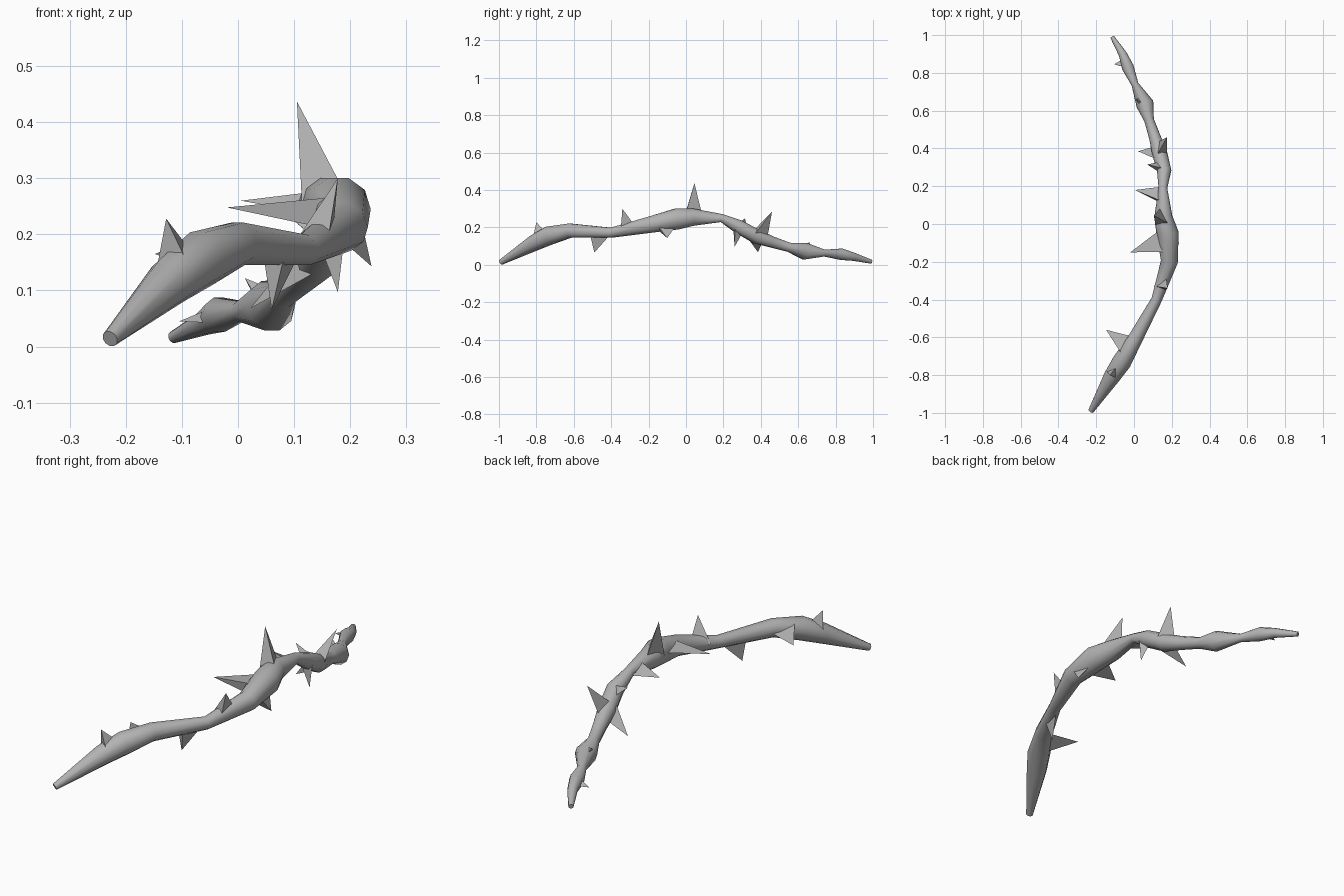
import bpy, bmesh, math
from mathutils import Vector

cube = bpy.data.objects.get("Cube")
if cube:
    bpy.data.objects.remove(cube)

grey = bpy.data.materials.new("bark grey")
grey.use_nodes = True
colour = (0.45, 0.45, 0.45, 1)
grey.diffuse_color = colour
grey.node_tree.nodes["Principled BSDF"].inputs["Base Color"].default_value = colour


def finish(bm, name, smooth):
    bmesh.ops.recalc_face_normals(bm, faces=bm.faces)
    mesh = bpy.data.meshes.new(name)
    bm.to_mesh(mesh)
    bm.free()
    mesh.materials.append(grey)
    obj = bpy.data.objects.new(name, mesh)
    bpy.context.collection.objects.link(obj)
    if smooth:
        bpy.ops.object.select_all(action='DESELECT')
        bpy.context.view_layer.objects.active = obj
        obj.select_set(True)
        bpy.ops.object.shade_smooth_by_angle(angle=math.radians(60))


# Gnarled stem: centre and radius of each ring
STEM = [
    (-.228, -.99, .014, .015), (-.118, -.81, .118, .044), (-.065, -.73, .157, .051),
    (.0, -.62, .183, .04), (.12, -.4, .172, .028), (.187, -.2, .213, .045),
    (.178, -.05, .245, .059), (.155, .04, .255, .048), (.153, .19, .25, .023),
    (.16, .28, .205, .038), (.135, .38, .15, .04), (.11, .46, .122, .031),
    (.08, .55, .094, .026), (.058, .635, .073, .047), (.005, .74, .063, .019),
    (-.033, .83, .057, .032), (-.06, .9, .042, .022), (-.115, .99, .017, .011),
]
SIDES = 10
bm = bmesh.new()
rings = []
points = [Vector(p[:3]) for p in STEM]
for i, (x, y, z, r) in enumerate(STEM):
    tangent = (points[min(i + 1, len(points) - 1)] - points[max(i - 1, 0)]).normalized()
    side = tangent.cross(Vector((0, 0, 1))).normalized()
    up = side.cross(tangent)
    ring = []
    for k in range(SIDES):
        a = math.tau * k / SIDES
        ring.append(bm.verts.new(points[i] + r * (math.cos(a) * side + math.sin(a) * up)))
    rings.append(ring)
for a, b in zip(rings, rings[1:]):
    for k in range(SIDES):
        n = (k + 1) % SIDES
        bm.faces.new((a[k], a[n], b[n], b[k]))
bm.faces.new(rings[0])
bm.faces.new(rings[-1])
finish(bm, "stem", True)


# Thorns: three-sided spikes whose wide edge runs along the stem
def thorn(name, tip, base, length, width):
    tip, base = Vector(tip), Vector(base)
    axis = (tip - base).normalized()
    near = min(range(len(points)), key=lambda i: (points[i] - base).length)
    along = points[min(near + 1, len(points) - 1)] - points[max(near - 1, 0)]
    along = (along - along.dot(axis) * axis).normalized()
    across = axis.cross(along)
    bm = bmesh.new()
    corners = [base + along * length, base - along * length * .6 + across * width,
               base - along * length * .6 - across * width]
    foot = [bm.verts.new(c) for c in corners]
    top = bm.verts.new(tip)
    bm.faces.new(foot)
    for k in range(3):
        bm.faces.new((foot[k], foot[(k + 1) % 3], top))
    finish(bm, name, False)


# Tip, base, half length along the stem, half width across it
THORNS = [
    ((.105, .045, .437), (.15, .03, .26), .06, .04),
    ((-.02, -.15, .248), (.16, -.1, .245), .075, .03),
    ((.005, .18, .26), (.14, .15, .25), .05, .02),
    ((.022, .385, .068), (.14, .37, .16), .055, .03),
    ((.175, .46, .285), (.14, .39, .16), .05, .03),
    ((.178, .26, .097), (.16, .28, .21), .04, .03),
    ((.07, .315, .25), (.15, .3, .2), .035, .025),
    ((.238, -.1, .143), (.185, -.12, .23), .09, .03),
    ((.178, -.34, .3), (.145, -.31, .185), .055, .03),
    ((.06, -.49, .066), (.08, -.47, .175), .07, .025),
    ((-.148, -.56, .165), (-.03, -.66, .17), .075, .035),
    ((-.128, -.8, .228), (-.1, -.775, .14), .05, .04),
    ((-.105, .845, .045), (-.04, .85, .055), .035, .015),
    ((.012, .66, .122), (.05, .64, .078), .04, .02),
]
for i, spec in enumerate(THORNS, 1):
    thorn(f"thorn_{i}", *spec)
